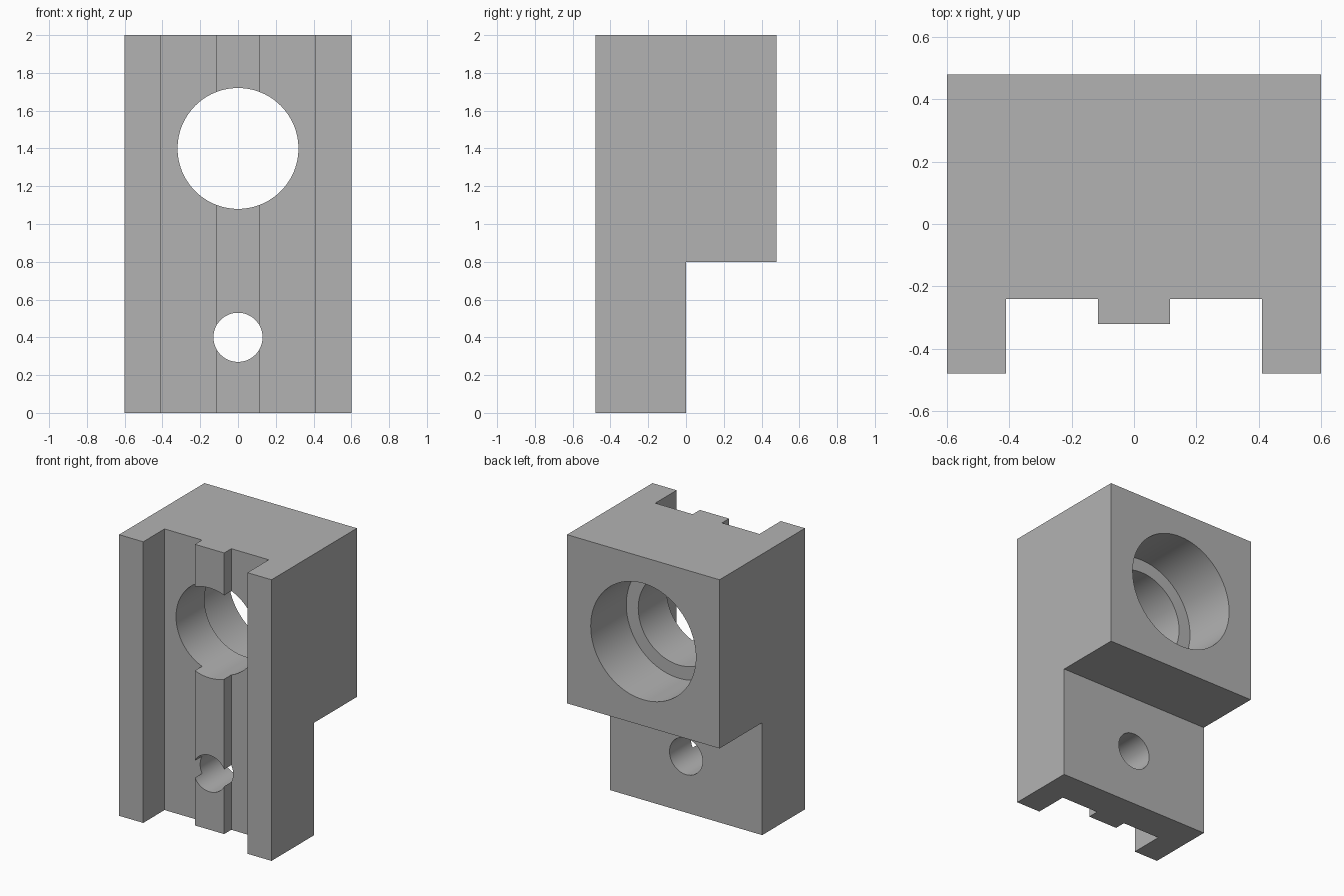
import bpy
import bmesh
import math

# Remove the default object
cube = bpy.data.objects.get("Cube")
if cube:
    bpy.data.objects.remove(cube, do_unlink=True)

# Single grey material
grey = bpy.data.materials.new("plain_grey")
grey.use_nodes = True
colour = (0.448, 0.448, 0.448, 1.0)
grey.diffuse_color = colour
grey.node_tree.nodes["Principled BSDF"].inputs["Base Color"].default_value = colour


def extrude_profile(name, points, z0, z1):
    """Solid made by raising a plan outline from z0 to z1."""
    bm = bmesh.new()
    face = bm.faces.new([bm.verts.new((x, y, z0)) for x, y in points])
    raised = bmesh.ops.extrude_face_region(bm, geom=[face])
    verts = [v for v in raised["geom"] if isinstance(v, bmesh.types.BMVert)]
    bmesh.ops.translate(bm, verts=verts, vec=(0, 0, z1 - z0))
    bmesh.ops.recalc_face_normals(bm, faces=bm.faces)
    mesh = bpy.data.meshes.new(name)
    bm.to_mesh(mesh)
    bm.free()
    obj = bpy.data.objects.new(name, mesh)
    bpy.context.collection.objects.link(obj)
    mesh.materials.append(grey)
    return obj


def bore_cutter(name, radius, z, y0, y1):
    """Cylinder along y from y0 to y1."""
    bpy.ops.mesh.primitive_cylinder_add(
        vertices=96, radius=radius, depth=y1 - y0,
        location=(0, (y0 + y1) / 2, z), rotation=(math.pi / 2, 0, 0))
    obj = bpy.context.object
    obj.name = name
    obj.data.materials.append(grey)
    return obj


def cut(target, cutter):
    cutter.hide_render = True
    mod = target.modifiers.new(cutter.name, 'BOOLEAN')
    mod.operation = 'DIFFERENCE'
    mod.solver = 'EXACT'
    mod.object = cutter
    bpy.context.view_layer.objects.active = target
    bpy.ops.object.modifier_apply(modifier=mod.name)
    bpy.data.objects.remove(cutter, do_unlink=True)


# Block outline: side rails, slot floor and central rib, mirrored in x
half = [(0.115, -0.32), (0.115, -0.24), (0.41, -0.24),
        (0.41, -0.48), (0.6, -0.48), (0.6, 0.48)]
outline = half + [(-x, y) for x, y in reversed(half)]
block = extrude_profile("slotted_block", outline, 0, 2)

# Step under the rear of the block
step = [(-0.8, 0), (0.8, 0), (0.8, 0.7), (-0.8, 0.7)]
cut(block, extrude_profile("rear_step", step, -0.2, 0.8))

# Main bore, rear counterbore and lower bolt hole
cut(block, bore_cutter("main_bore", 0.32, 1.4, -0.7, 0.7))
cut(block, bore_cutter("counterbore", 0.414, 1.4, 0.08, 0.7))
cut(block, bore_cutter("bolt_hole", 0.13, 0.4, -0.7, 0.3))

# Smooth bores with sharp edges
bpy.ops.object.select_all(action='DESELECT')
block.select_set(True)
bpy.context.view_layer.objects.active = block
bpy.ops.object.shade_smooth_by_angle(angle=math.radians(30))
